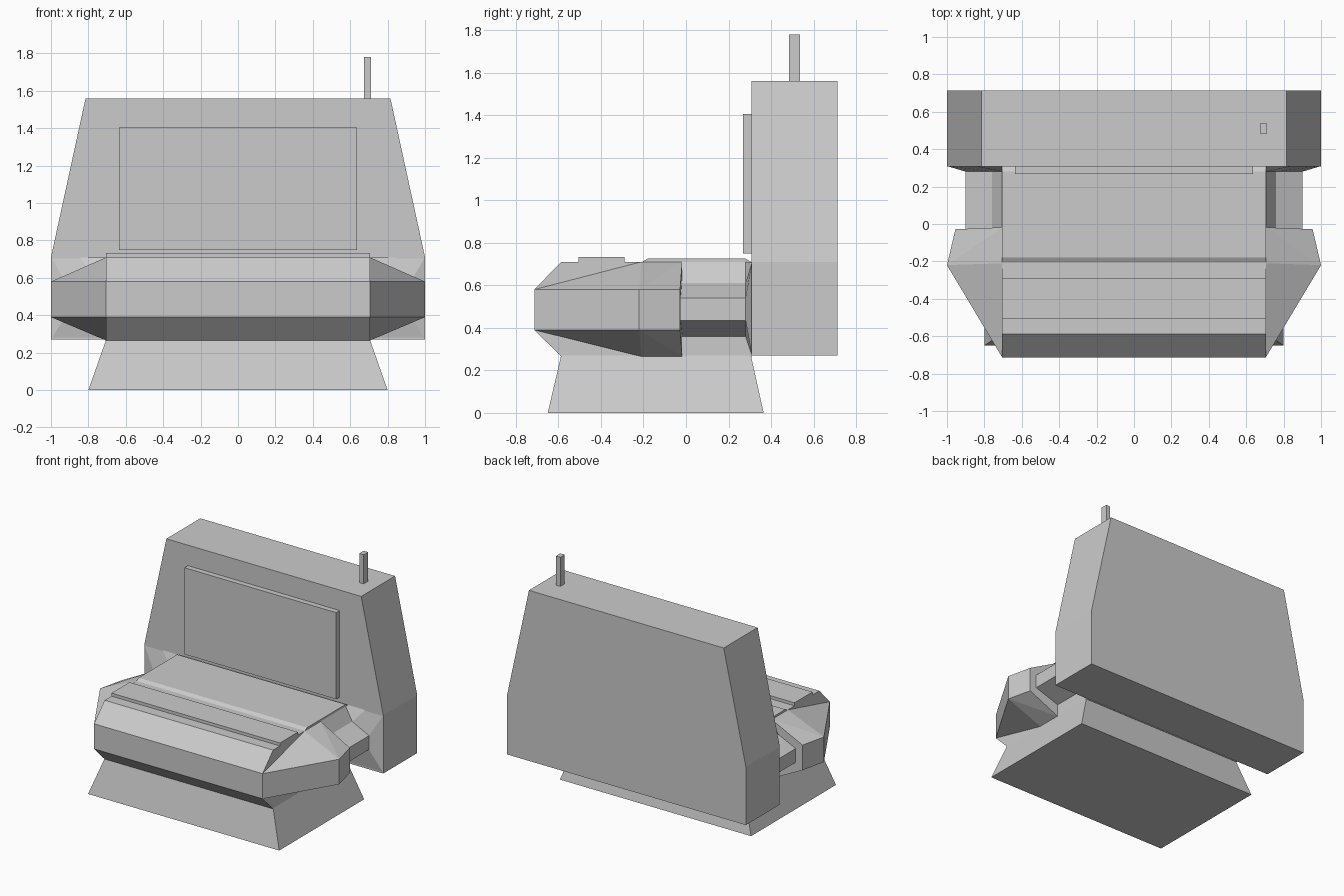
import bpy
import bmesh

if "Cube" in bpy.data.objects:
    bpy.data.objects.remove(bpy.data.objects["Cube"])


def finish(name, bm, mirrored=False):
    bmesh.ops.recalc_face_normals(bm, faces=bm.faces)
    mesh = bpy.data.meshes.new(name)
    bm.to_mesh(mesh)
    bm.free()
    obj = bpy.data.objects.new(name, mesh)
    bpy.context.collection.objects.link(obj)
    if mirrored:
        obj.modifiers.new("mirror", 'MIRROR').use_axis[0] = True
    return obj


def loft(name, rings, mirrored=False):
    """Closed solid through rings with equal point counts."""
    bm = bmesh.new()
    loops = [[bm.verts.new(p) for p in ring] for ring in rings]
    n = len(loops[0])
    for a, b in zip(loops, loops[1:]):
        for i in range(n):
            j = (i + 1) % n
            bm.faces.new((a[i], a[j], b[j], b[i]))
    bm.faces.new(loops[0])
    bm.faces.new(loops[-1])
    return finish(name, bm, mirrored)


def rect(x, y0, y1, z):
    return [(-x, y0, z), (x, y0, z), (x, y1, z), (-x, y1, z)]


def box(name, x0, x1, y0, y1, z0, z1):
    ring = [(x0, y0), (x1, y0), (x1, y1), (x0, y1)]
    return loft(name, [[(x, y, z) for x, y in ring] for z in (z0, z1)])


def side_profile(name, yz, half):
    return loft(name, [[(x, y, z) for y, z in yz] for x in (-half, half)])


W = 0.705

# Flared pedestal
loft("pedestal", [rect(0.80, -0.65, 0.365, 0), rect(W, -0.587, 0.305, 0.27)])

# Central console body with chamfered nose
side_profile("console_body", [(-0.587, 0.265), (-0.713, 0.39), (-0.713, 0.58),
                              (-0.587, 0.71), (0.31, 0.71), (0.31, 0.265)], W)

# Raised deck and control strip on the console
side_profile("deck_plate", [(-0.21, 0.708), (-0.18, 0.725),
                            (0.28, 0.725), (0.31, 0.708)], W)
box("control_strip", -W, W, -0.505, -0.29, 0.70, 0.733)

# Angular side wings
bm = bmesh.new()
for x, y, z0, z1 in [(W, -0.713, 0.39, 0.58), (1.0, -0.22, 0.39, 0.58),
                     (0.955, -0.028, 0.39, 0.58), (W, -0.21, 0.265, 0.71),
                     (W, -0.018, 0.265, 0.71)]:
    bm.verts.new((x, y, z0))
    bm.verts.new((x, y, z1))
bmesh.ops.convex_hull(bm, input=bm.verts)
bmesh.ops.dissolve_limit(bm, angle_limit=0.02, verts=bm.verts, edges=bm.edges)
finish("side_wing", bm, True)

# Side links that flare out into the back cabinet
link = [(W, 0.71), (0.76, 0.61), (0.90, 0.54), (0.90, 0.435), (W, 0.36)]
flare = [(W, 0.71), (0.85, 0.71), (1.0, 0.71), (1.0, 0.27), (W, 0.27)]
loft("side_link", [[(x, y, z) for x, z in ring] for y, ring in
                   [(-0.03, link), (0.28, link), (0.31, flare)]], True)

# Tapered back cabinet
cabinet = [(-1.0, 0.27), (1.0, 0.27), (1.0, 0.71),
           (0.815, 1.56), (-0.815, 1.56), (-1.0, 0.71)]
loft("back_cabinet", [[(x, y, z) for x, z in cabinet] for y in (0.308, 0.713)])

# Screen and antenna
box("screen", -0.635, 0.635, 0.267, 0.32, 0.75, 1.405)
box("antenna", 0.675, 0.712, 0.485, 0.537, 1.55, 1.78)
